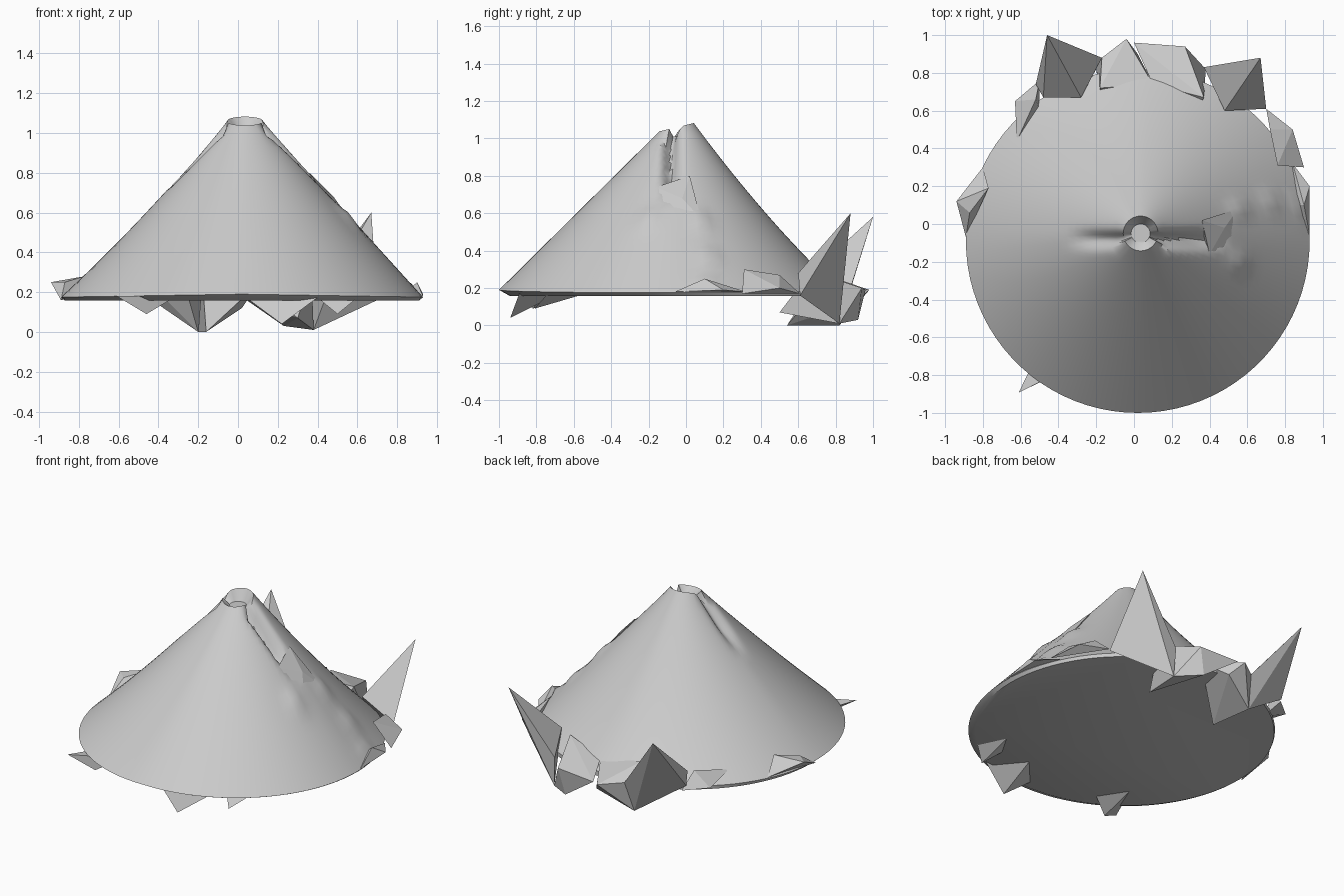
import bpy, bmesh
from math import sin, cos, pi, exp, radians
from mathutils import Vector

cube = bpy.data.objects.get("Cube")
if cube:
    bpy.data.objects.remove(cube, do_unlink=True)

stone = bpy.data.materials.new("grey_stone")
stone.use_nodes = True
stone.diffuse_color = (0.6, 0.6, 0.6, 1)
stone.node_tree.nodes["Principled BSDF"].inputs["Base Color"].default_value = (0.6, 0.6, 0.6, 1)


def finish(bm, name):
    bmesh.ops.recalc_face_normals(bm, faces=bm.faces)
    mesh = bpy.data.meshes.new(name)
    bm.to_mesh(mesh)
    bm.free()
    mesh.materials.append(stone)
    obj = bpy.data.objects.new(name, mesh)
    bpy.context.collection.objects.link(obj)
    return obj


def rock(name, points):
    """Faceted boulder wrapped around a few corner points."""
    bm = bmesh.new()
    verts = [bm.verts.new(p) for p in points]
    hull = bmesh.ops.convex_hull(bm, input=verts)
    spare = {v for v in hull["geom_interior"] + hull["geom_unused"]
             if isinstance(v, bmesh.types.BMVert)}
    bmesh.ops.delete(bm, geom=list(spare), context="VERTS")
    return finish(bm, name)


def bell(d, width):
    return exp(-(d / width) ** 2)


SEGMENTS, RINGS = 84, 22
BUMPS = [(0.56, 0.08), (0.56, -0.2), (0.73, 0.12), (0.88, 0.1)]


def slope_point(a, t):
    """Point on the mountainside: t runs from the rim of the base to the crater."""
    base = Vector((0.02 + 0.91 * cos(a), -0.09 + 0.91 * sin(a), 0.19 - 0.015 * abs(cos(a))))
    top = Vector((0.035 + 0.092 * cos(a), -0.05 + 0.092 * sin(a), 1.06 + 0.022 * sin(a)))
    p = base.lerp(top, t)
    sag = 0.04 * max(0, sin(a)) + 0.03 * max(0, -cos(a))
    p.z -= sag * 4 * t * (1 - t)
    # Gullies running down both sides from the crater
    if 0.12 < p.x < 0.5:
        p.z -= 0.11 * bell(p.y + 0.08, 0.035) * min(1, (0.5 - p.x) * 6)
    elif -0.36 < p.x < -0.05:
        p.z -= 0.06 * bell(p.y + 0.08, 0.04) * min(1, (p.x + 0.36) * 6)
    # Lumps below the larger gully
    if 0.02 < t < 0.6:
        p.z += sum(0.03 * bell(p.x - x, 0.05) * bell(p.y - y, 0.05) for x, y in BUMPS)
    return p


# Mountain: underside, slope and shallow crater
bm = bmesh.new()
angles = [2 * pi * i / SEGMENTS for i in range(SEGMENTS)]
loops = [[(0.02 + 0.89 * cos(a), -0.06 + 0.88 * sin(a), 0.157) for a in angles]]
loops += [[slope_point(a, j / RINGS) for a in angles] for j in range(RINGS + 1)]
loops.append([(0.035 + 0.05 * cos(a), -0.05 + 0.05 * sin(a), 1.01) for a in angles])
rows = [[bm.verts.new(p) for p in loop] for loop in loops]
for low, high in zip(rows, rows[1:]):
    for i in range(SEGMENTS):
        k = (i + 1) % SEGMENTS
        bm.faces.new((low[i], low[k], high[k], high[i]))
bm.faces.new(rows[0])
bm.faces.new(rows[-1])
mountain = finish(bm, "mountain")
bpy.context.view_layer.objects.active = mountain
mountain.select_set(True)
bpy.ops.object.shade_smooth_by_angle(angle=radians(35))

# Tall shards at the back
rock("back_left_shard", [(.67, .88, .6), (.7, .61, .16), (.48, .6, .28), (.38, .82, .01), (.37, .83, .2)])
rock("back_right_shard", [(-.46, 1, .58), (-.52, .74, .22), (-.48, .67, .28), (-.28, .67, .28),
                          (-.17, .88, .2), (-.2, .82, 0)])

# Boulders between the shards
rock("back_boulder_right", [(-.18, .72, .28), (-.17, .88, .2), (-.04, .98, .19), (.1, .74, .24),
                            (-.2, .82, 0), (-.16, .54, 0), (.02, .9, .12)])
rock("back_boulder_left", [(.1, .74, .24), (0, .96, .19), (.27, .94, .2), (.37, .67, .29),
                           (.38, .82, .01), (.23, .92, .03), (.3, .5, .07)])

# Hanging rocks under the front rim
for name, x, y, z, spread in [("front_rock_right", -.46, -.82, .09, .15),
                              ("front_rock_middle", .22, -.94, .04, .19),
                              ("front_rock_left", .5, -.81, .09, .11)]:
    rock(name, [(x, y, z), (x - spread, y + .02 + x * .2, .18), (x + spread, y + .03 - x * .1 + max(0, x) * .2, .18),
                (x, y + .24, .16)])

# Outcrops along the sides
rock("right_outcrop", [(-.94, .12, .25), (-.77, .19, .28), (-.89, -.07, .16), (-.8, .3, .18), (-.87, .06, .25)])
rock("back_right_outcrop", [(-.62, .44, .24), (-.63, .65, .2), (-.5, .76, .19), (-.52, .66, .29), (-.5, .6, .16)])
rock("back_left_outcrop", [(.76, .31, .3), (.84, .5, .2), (.7, .61, .17), (.72, .5, .27), (.9, .3, .17)])
rock("left_outcrop", [(.93, .2, .19), (.93, -.06, .18), (.9, .1, .25), (.84, .32, .18), (.8, .1, .16)])

# Broken ledge at the foot of the larger gully
rock("gully_ledge", [(.36, .02, .8), (.48, -.02, .68), (.55, .08, .57), (.53, -.22, .57), (.53, -.08, .61),
                     (.4, -.16, .74), (.36, -.1, .6)])
